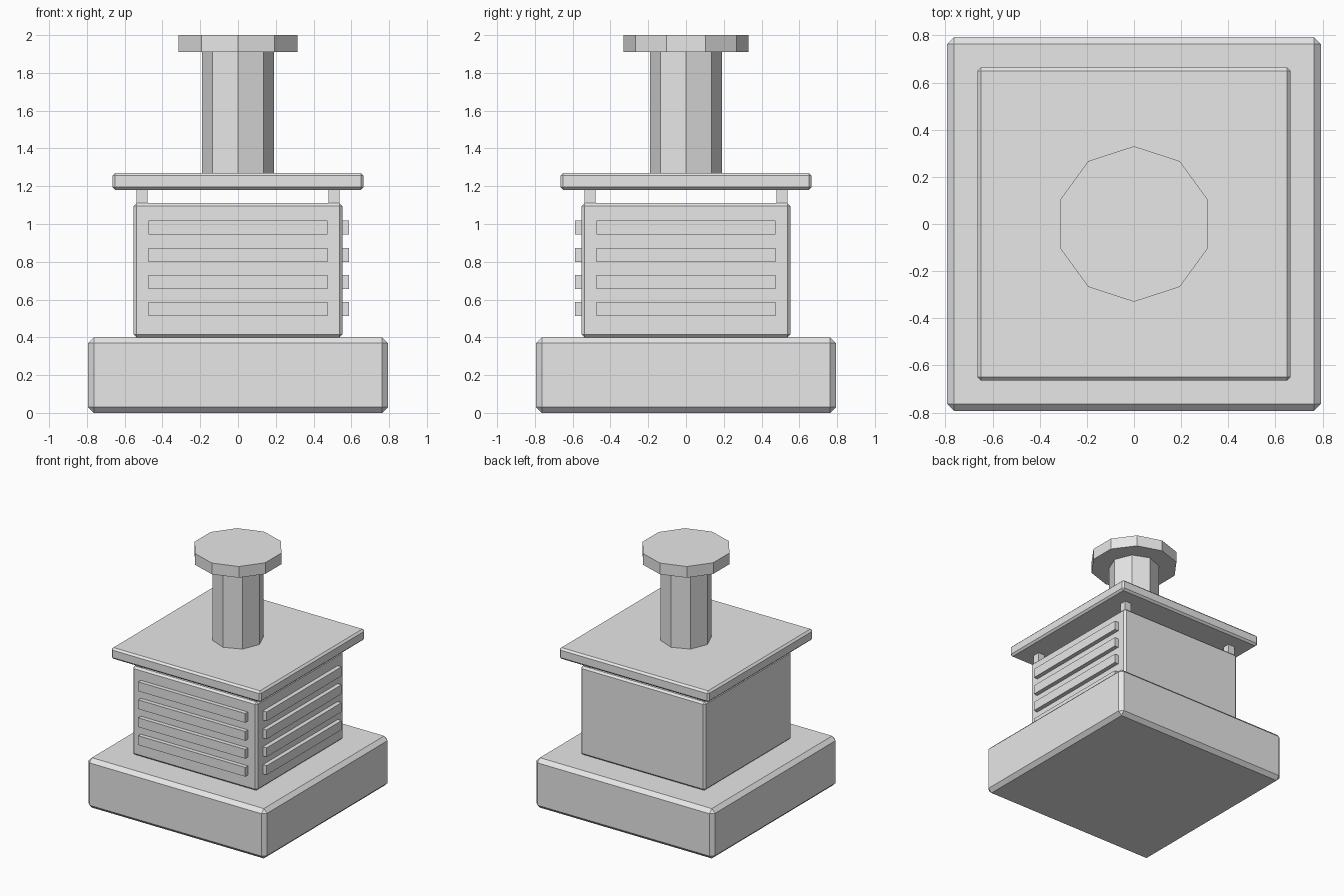
import bpy
import math

if "Cube" in bpy.data.objects:
    bpy.data.objects.remove(bpy.data.objects["Cube"])

grey = bpy.data.materials.new("plain_grey")
grey.diffuse_color = (0.8, 0.8, 0.8, 1.0)
grey.use_nodes = True
grey.node_tree.nodes["Principled BSDF"].inputs["Base Color"].default_value = grey.diffuse_color


def box(name, centre, size, bevel=0.0):
    """Box given by centre and full size, with an optional chamfer."""
    bpy.ops.mesh.primitive_cube_add(size=1, location=centre)
    ob = bpy.context.object
    ob.name = name
    ob.scale = size
    bpy.ops.object.transform_apply(location=False, rotation=False, scale=True)
    ob.data.materials.append(grey)
    if bevel:
        mod = ob.modifiers.new("chamfer", 'BEVEL')
        mod.width = bevel
        mod.segments = 1
    return ob


def prism(name, sides, radius, z0, z1):
    """Upright prism with a corner pointing to +y."""
    bpy.ops.mesh.primitive_cylinder_add(vertices=sides, radius=radius, depth=z1 - z0,
                                        location=(0, 0, (z0 + z1) / 2))
    ob = bpy.context.object
    ob.name = name
    ob.data.materials.append(grey)
    return ob


# Stacked blocks: plinth, housing and overhanging lid
box("base", (0, 0, 0.2), (1.586, 1.586, 0.4), 0.03)
box("housing", (0, 0, 0.755), (1.106, 1.106, 0.71), 0.015)
box("lid", (0, 0, 1.226), (1.33, 1.33, 0.09), 0.015)

# Four short posts holding the lid above the housing
for i, (sx, sy) in enumerate(((-1, -1), (1, -1), (1, 1), (-1, 1))):
    box(f"lid_post_{i + 1}", (sx * 0.508, sy * 0.508, 1.145), (0.058, 0.058, 0.09))

# Vent slats on the front and right sides only
for i in range(4):
    z = 0.549 + i * 0.144
    box(f"front_slat_{i + 1}", (0, -0.557, z), (0.95, 0.06, 0.074))
    box(f"right_slat_{i + 1}", (0.557, 0, z), (0.06, 0.95, 0.074))

# Exhaust pipe and its cap
prism("pipe", 8, 0.19, 1.265, 1.915)
prism("pipe_cap", 10, 0.33, 1.91, 2.0)
